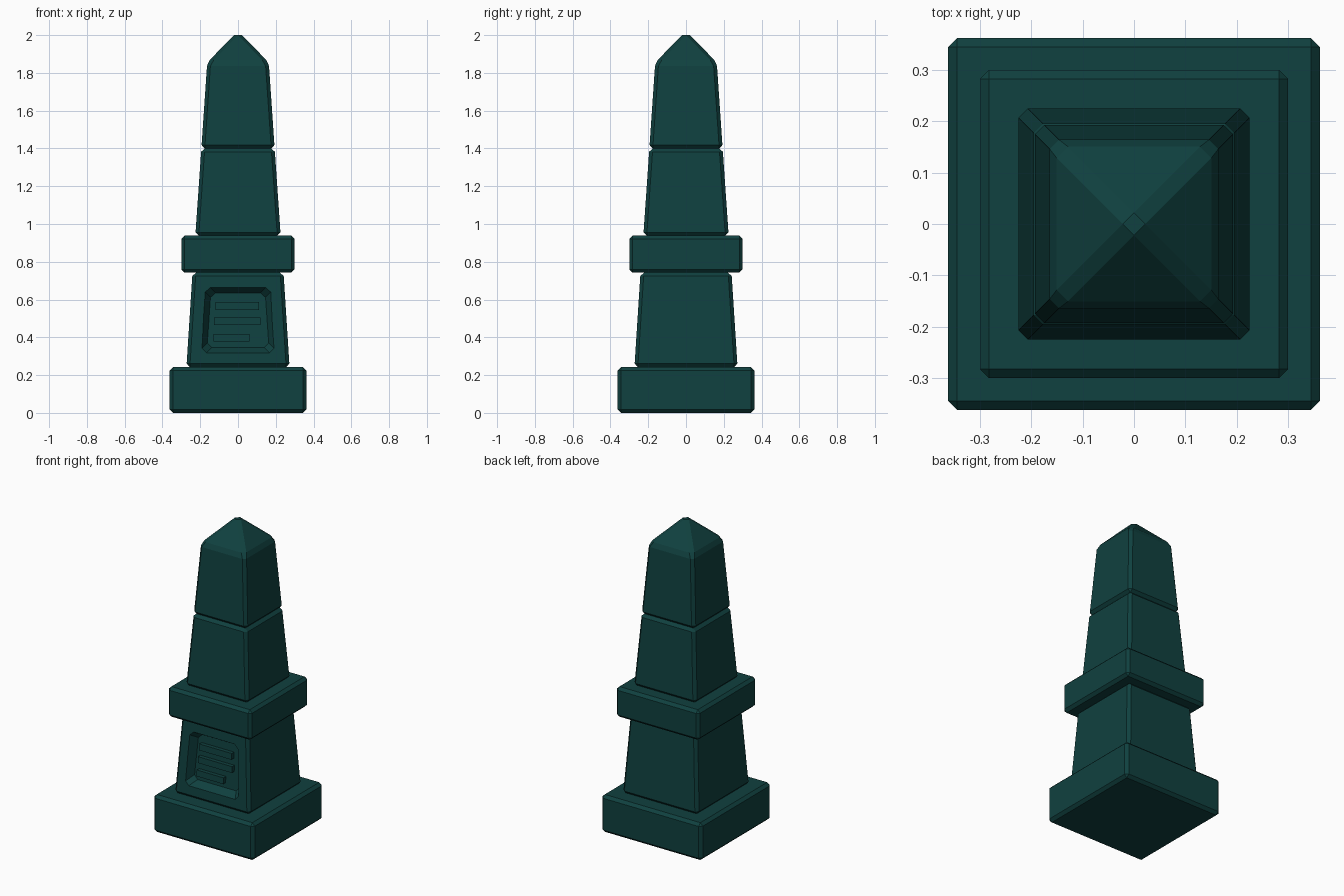
import bpy, bmesh, math
from mathutils import Vector

if "Cube" in bpy.data.objects:
    bpy.data.objects.remove(bpy.data.objects["Cube"])

stone = bpy.data.materials.new("dark_teal_stone")
stone.diffuse_color = (0.005, 0.052, 0.05, 1)
stone.use_nodes = True
stone.node_tree.nodes["Principled BSDF"].inputs["Base Color"].default_value = stone.diffuse_color
BEVEL = 0.018


def finish(name, bm, bevel=0.0):
    """Optionally chamfer every edge, then turn the bmesh into an object."""
    bmesh.ops.recalc_face_normals(bm, faces=bm.faces[:])
    if bevel:
        bmesh.ops.bevel(bm, geom=bm.edges[:], offset=bevel, segments=1,
                        profile=0.5, affect='EDGES', clamp_overlap=True)
        bmesh.ops.recalc_face_normals(bm, faces=bm.faces[:])
    mesh = bpy.data.meshes.new(name)
    bm.to_mesh(mesh)
    bm.free()
    mesh.materials.append(stone)
    ob = bpy.data.objects.new(name, mesh)
    bpy.context.collection.objects.link(ob)
    return ob


def loft(name, rings, apex=None, bevel=0.0):
    """Join rings of points, capped at both ends or closed to an apex."""
    bm = bmesh.new()
    vs = [[bm.verts.new(p) for p in r] for r in rings]
    n = len(vs[0])
    for a, b in zip(vs, vs[1:]):
        for i in range(n):
            j = (i + 1) % n
            bm.faces.new((a[i], a[j], b[j], b[i]))
    bm.faces.new(vs[0][::-1])
    if apex:
        tip = bm.verts.new(apex)
        for i in range(n):
            bm.faces.new((vs[-1][i], vs[-1][(i + 1) % n], tip))
    else:
        bm.faces.new(vs[-1])
    return finish(name, bm, bevel)


def square(h, z):
    return [(-h, -h, z), (h, -h, z), (h, h, z), (-h, h, z)]


# stacked blocks: bottom half width, bottom z, top half width, top z
loft("base_slab", [square(0.362, 0), square(0.362, 0.243)], bevel=BEVEL)
pedestal = loft("pedestal", [square(0.273, 0.243), square(0.241, 0.742)], bevel=BEVEL)
loft("collar", [square(0.3, 0.742), square(0.3, 0.938)], bevel=BEVEL)
loft("lower_shaft", [square(0.226, 0.938), square(0.194, 1.4)], bevel=BEVEL)
loft("upper_shaft", [square(0.194, 1.4), square(0.163, 1.855)],
     apex=(0, 0, 2.022), bevel=BEVEL)

# sloping front of the pedestal
SLOPE = (0.273 - 0.241) / (0.742 - 0.243)
DEPTH = 0.05


def front_y(z):
    return -0.273 + (z - 0.243) * SLOPE


def panel_ring(inset, depth):
    """Tapered panel outline with clipped corners."""
    b, t = 0.192 - inset, 0.172 - inset
    z0, z1 = 0.318 + inset, 0.664 - inset
    corners = [Vector((-b, z0)), Vector((b, z0)), Vector((t, z1)), Vector((-t, z1))]
    pts = []
    for i, c in enumerate(corners):
        for other in (corners[i - 1], corners[(i + 1) % 4]):
            p = c + (other - c).normalized() * 0.025
            pts.append((p.x, front_y(p.y) + depth, p.y))
    return pts


# recessed panel cut into the pedestal
cutter = loft("panel_cutter", [panel_ring(-0.028, -DEPTH), panel_ring(0.028, DEPTH)])
cutter.hide_render = True
cut = pedestal.modifiers.new("panel", 'BOOLEAN')
cut.operation = 'DIFFERENCE'
cut.solver = 'EXACT'
cut.object = cutter
graph = bpy.context.evaluated_depsgraph_get()
carved = bpy.data.meshes.new_from_object(pedestal.evaluated_get(graph))
pedestal.modifiers.clear()
pedestal.data = carved
bpy.data.objects.remove(cutter)

# raised bars on the panel floor: left x, right x, centre z
for i, (x0, x1, zc) in enumerate([(-0.12, 0.112, 0.566),
                                  (-0.126, 0.119, 0.484),
                                  (-0.131, 0.061, 0.398)]):
    rings = []
    for d in (DEPTH + 0.005, DEPTH - 0.025):
        lo, hi = zc - 0.02, zc + 0.02
        rings.append([(x0, front_y(lo) + d, lo), (x1, front_y(lo) + d, lo),
                      (x1, front_y(hi) + d, hi), (x0, front_y(hi) + d, hi)])
    loft(f"panel_bar_{i + 1}", rings)
